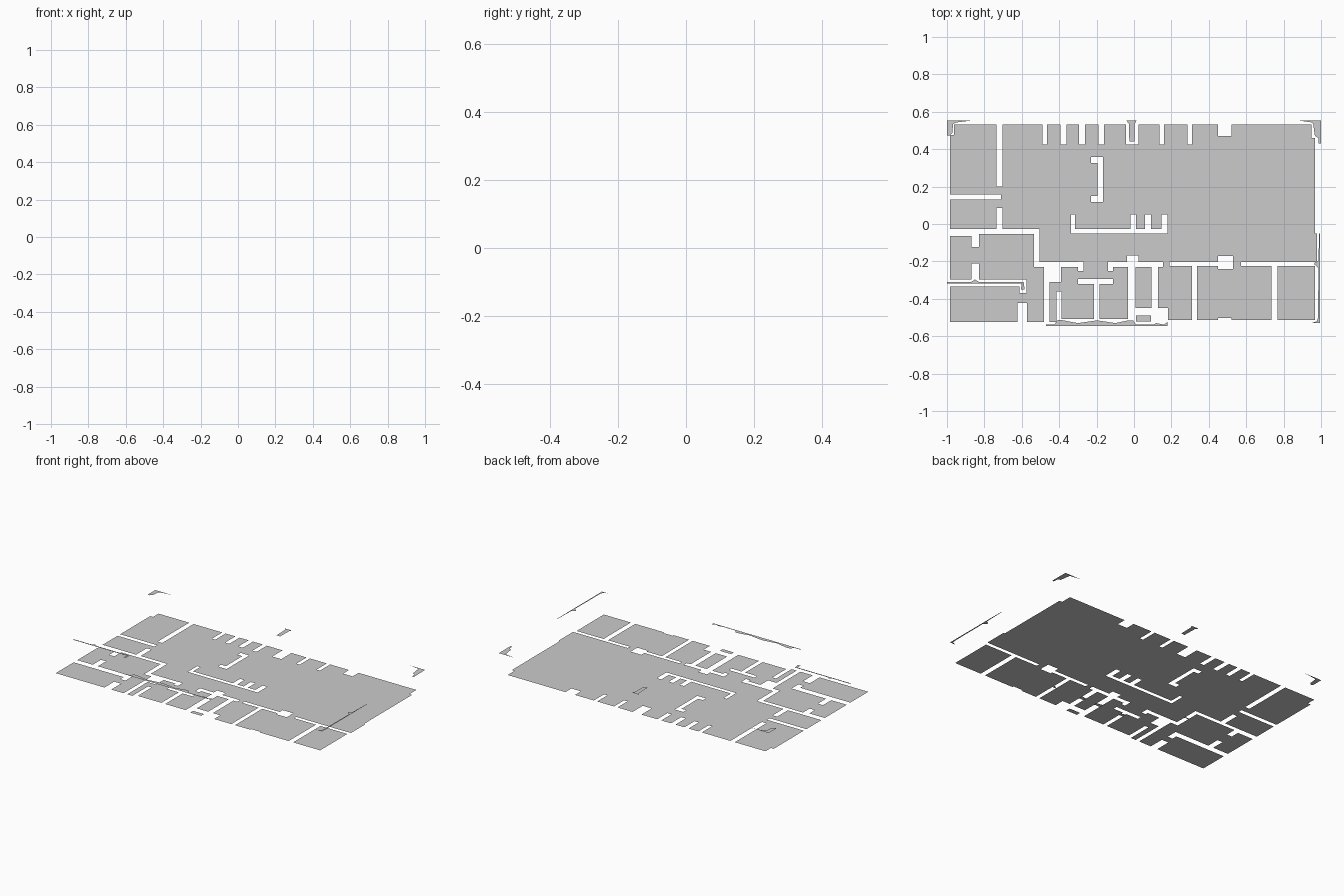
import bpy, bmesh

TOP = 0.14  # height of the wall-cap fragments above the floor


def finish(name, bm):
    bmesh.ops.recalc_face_normals(bm, faces=bm.faces)
    for f in bm.faces:
        f.normal_update()
        if f.normal.z < 0:
            f.normal_flip()
    me = bpy.data.meshes.new(name)
    bm.to_mesh(me)
    bm.free()
    ob = bpy.data.objects.new(name, me)
    bpy.context.collection.objects.link(ob)
    return ob


def inside(x, y, rects):
    return any(a < x < b and c < y < d for a, b, c, d in rects)


def sheet(name, solid, gaps, z):
    """Flat sheet: union of solid rectangles minus gap rectangles."""
    xs = sorted({round(v, 4) for r in solid + gaps for v in r[:2]})
    ys = sorted({round(v, 4) for r in solid + gaps for v in r[2:]})
    bm = bmesh.new()
    verts = {}

    def vert(x, y):
        if (x, y) not in verts:
            verts[x, y] = bm.verts.new((x, y, z))
        return verts[x, y]

    for x0, x1 in zip(xs, xs[1:]):
        for y0, y1 in zip(ys, ys[1:]):
            cx, cy = (x0 + x1) / 2, (y0 + y1) / 2
            if inside(cx, cy, solid) and not inside(cx, cy, gaps):
                bm.faces.new([vert(x0, y0), vert(x1, y0), vert(x1, y1), vert(x0, y1)])
    bmesh.ops.dissolve_limit(bm, angle_limit=0.01, verts=bm.verts, edges=bm.edges)
    return finish(name, bm)


def poly(name, pts):
    bm = bmesh.new()
    bm.faces.new([bm.verts.new((x, y, TOP)) for x, y in pts])
    return finish(name, bm)


# floor slab areas
slab = [
    (-0.983, 0.968, -0.2, 0.533),
    (-0.983, -0.4, -0.525, -0.2),
    (-0.4, 0.0, -0.507, -0.2),
    (0.0, 0.968, -0.513, -0.2),
    (0.968, 0.978, -0.2, -0.05),
]

# gaps between the bays on the back edge
bays = [(x, x + w, y, 0.56) for x, w, y in (
    (-0.49, 0.025, 0.425), (-0.392, 0.03, 0.425), (-0.295, 0.033, 0.425),
    (-0.19, 0.03, 0.425), (-0.043, 0.066, 0.425), (0.135, 0.025, 0.425),
    (0.285, 0.025, 0.425), (0.45, 0.07, 0.47))]
corners = [(-1, -0.962, 0.475, 0.56), (0.948, 1, 0.46, 0.56)]

# wall gaps of the left rooms
left_rooms = [
    (-0.735, -0.702, 0.2, 0.56), (-1, -0.71, 0.13, 0.157),
    (-0.735, -0.702, -0.03, 0.085), (-1, -0.505, -0.053, -0.028),
    (-1, -0.83, -0.065, -0.05), (-0.535, -0.505, -0.23, -0.03),
    (-0.868, -0.83, -0.123, -0.05), (-0.868, -0.83, -0.3, -0.21),
    (-1, -0.575, -0.335, -0.297), (-0.612, -0.575, -0.37, -0.3),
    (-0.622, -0.572, -0.53, -0.422), (-0.48, -0.453, -0.53, -0.23),
]

# wall gaps of the front rooms
front_rooms = [
    (-0.535, -0.27, -0.23, -0.202), (-0.48, -0.39, -0.31, -0.23),
    (-0.3, -0.27, -0.25, -0.2), (-0.415, -0.388, -0.53, -0.36),
    (-0.3, -0.112, -0.322, -0.295), (-0.213, -0.185, -0.53, -0.3),
    (-0.14, 0.155, -0.23, -0.202), (-0.14, -0.112, -0.25, -0.2),
    (-0.033, 0.008, -0.53, -0.2), (-0.038, 0.025, -0.205, -0.168),
    (0.093, 0.127, -0.46, -0.22), (0.0, 0.182, -0.53, -0.448),
    (0.19, 0.53, -0.225, -0.202), (0.31, 0.337, -0.53, -0.21),
    (0.45, 0.528, -0.24, -0.17), (0.573, 1, -0.225, -0.202),
    (0.735, 0.768, -0.53, -0.21), (0.45, 0.52, -0.53, -0.503),
]

# free-standing partition and counter in the hall
hall = [
    (-0.195, -0.167, 0.118, 0.355), (-0.23, -0.167, 0.325, 0.357),
    (-0.23, -0.167, 0.118, 0.15), (-0.337, 0.18, -0.05, -0.027),
    (-0.337, -0.315, -0.05, 0.05),
] + [(x, x + 0.032, -0.05, 0.05) for x in (-0.02, 0.06, 0.148)]

sheet("floor", slab, bays + corners + left_rooms + front_rooms + hall, 0)
sheet("threshold", [(0.01, 0.092, -0.52, -0.49)], [], 0)

# raised fragments on the corners
poly("back_left_corner_cap", [(-1, 0.553), (-0.87, 0.553), (-0.95, 0.543), (-0.967, 0.535),
                              (-0.972, 0.485), (-0.985, 0.472), (-1, 0.472)])
poly("back_right_corner_cap", [(1, 0.553), (0.88, 0.553), (0.95, 0.543), (0.958, 0.535),
                               (0.967, 0.472), (0.985, 0.46), (0.987, 0.43), (1, 0.43)])
# raised fragment in the middle of the back edge
poly("back_middle_cap", [(-0.04, 0.553), (0.014, 0.553), (0.004, 0.535), (0.002, 0.442),
                         (-0.025, 0.442), (-0.027, 0.535)])
# raised strips on the right, front and left edges
poly("right_edge_cap", [(0.994, -0.05), (0.994, -0.53), (0.95, -0.53), (0.978, -0.52),
                        (0.984, -0.5), (0.986, -0.235), (0.965, -0.217), (0.965, -0.208),
                        (0.986, -0.195), (0.99, -0.05)])
poly("front_edge_cap", [(-0.47, -0.545), (0.18, -0.545), (0.178, -0.525), (0.16, -0.538),
                        (0.12, -0.53), (0.105, -0.537), (0.01, -0.537), (-0.005, -0.515),
                        (-0.03, -0.515), (-0.1, -0.53), (-0.185, -0.517), (-0.21, -0.517),
                        (-0.3, -0.53), (-0.39, -0.513), (-0.41, -0.515), (-0.425, -0.537),
                        (-0.47, -0.538)])
poly("left_edge_cap", [(-1, -0.318), (-0.6, -0.318), (-0.605, -0.35), (-0.585, -0.35),
                       (-0.59, -0.309), (-0.83, -0.309), (-0.85, -0.297), (-0.87, -0.309),
                       (-1, -0.309)])
